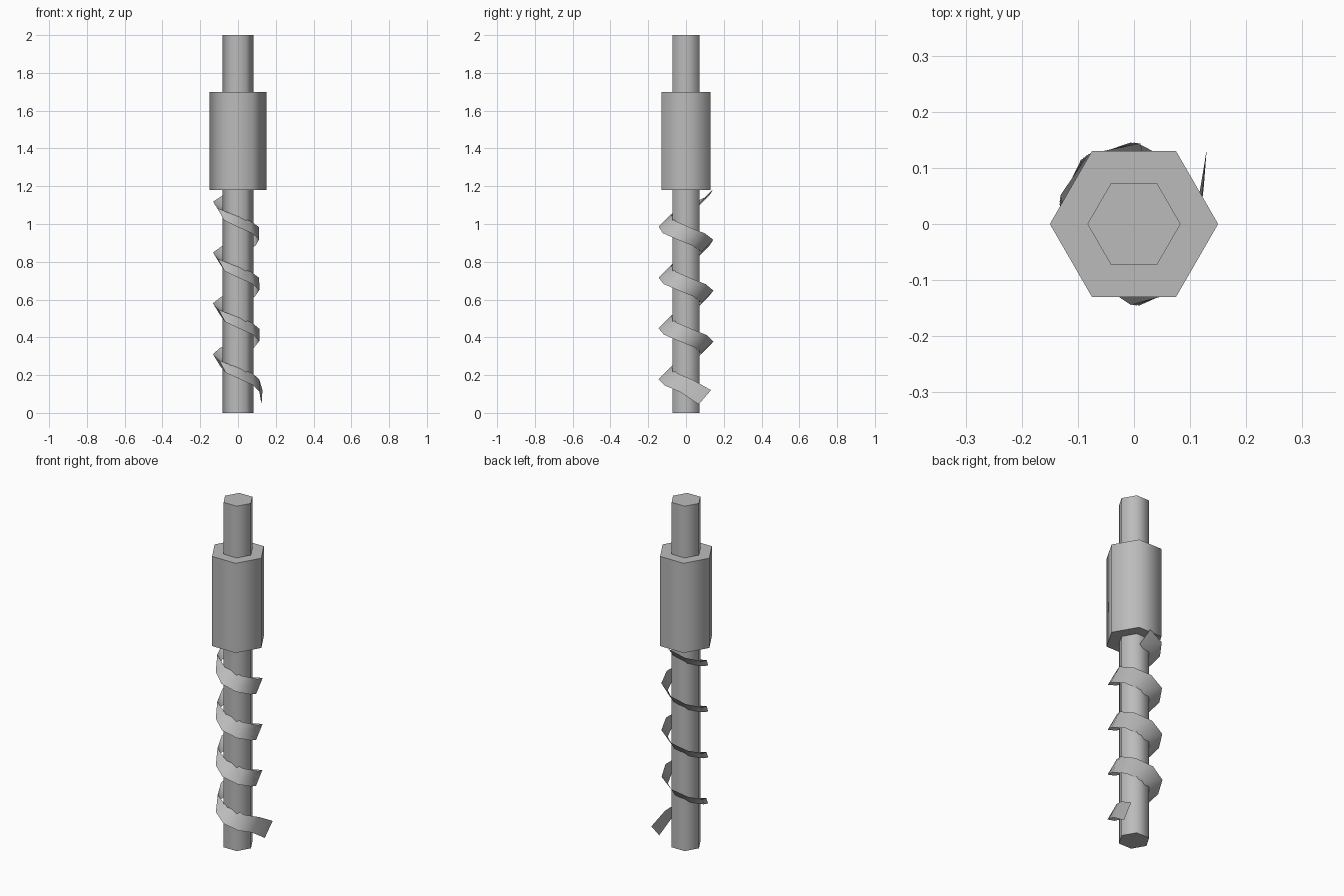
import bpy
import bmesh
from math import cos, sin, radians
from mathutils import Vector

cube = bpy.data.objects.get("Cube")
if cube:
    bpy.data.objects.remove(cube, do_unlink=True)

STEEL = (0.5, 0.5, 0.5, 1)
steel = bpy.data.materials.new("grey steel")
steel.use_nodes = True
steel.diffuse_color = STEEL
steel.node_tree.nodes["Principled BSDF"].inputs["Base Color"].default_value = STEEL


def add_object(name, bm):
    mesh = bpy.data.meshes.new(name)
    bm.to_mesh(mesh)
    bm.free()
    mesh.materials.append(steel)
    obj = bpy.data.objects.new(name, mesh)
    bpy.context.collection.objects.link(obj)
    bpy.ops.object.select_all(action='DESELECT')
    obj.select_set(True)
    bpy.context.view_layer.objects.active = obj
    bpy.ops.object.shade_smooth_by_angle(angle=radians(65))
    return obj


def hex_bar(name, radius, bottom, top):
    """Six-sided bar with corners on the x axis."""
    bm = bmesh.new()
    ring = [bm.verts.new((radius * cos(radians(60 * i)),
                          radius * sin(radians(60 * i)), bottom)) for i in range(6)]
    base = bm.faces.new(ring)
    grown = bmesh.ops.extrude_face_region(bm, geom=[base], use_keep_orig=True)
    moved = [g for g in grown["geom"] if isinstance(g, bmesh.types.BMVert)]
    bmesh.ops.translate(bm, verts=moved, vec=(0, 0, top - bottom))
    bmesh.ops.recalc_face_normals(bm, faces=bm.faces)
    return add_object(name, bm)


# Shaft and grip collar
hex_bar("shaft", 0.083, 0, 2)
hex_bar("collar", 0.15, 1.18, 1.70)

# Spiral ribbon: a descending helix swept by a leaning width vector
RADIUS, PITCH, START, END, STEPS = 0.113, 0.267, 80, 1440, 30
bm = bmesh.new()
rows = []
for i in range(STEPS + 1):
    turn = START + (END - START) * i / STEPS
    a = radians(turn)
    centre = Vector((RADIUS * cos(a), RADIUS * sin(a),
                     0.945 - PITCH * (turn - 360) / 360))
    lean = Vector((-0.02 + 0.02 * cos(a), 0.065, 0.065))
    rows.append((centre, lean))
# Straight tail at the tip
rows.append((Vector((0.127, 0.10, 0.083)), Vector((0.005, 0.065, 0.075))))
edges = [(bm.verts.new(c - d / 2), bm.verts.new(c + d / 2)) for c, d in rows]
for (low, high), (low2, high2) in zip(edges, edges[1:]):
    bm.faces.new((low, low2, high2, high))
add_object("spiral_flute", bm)
